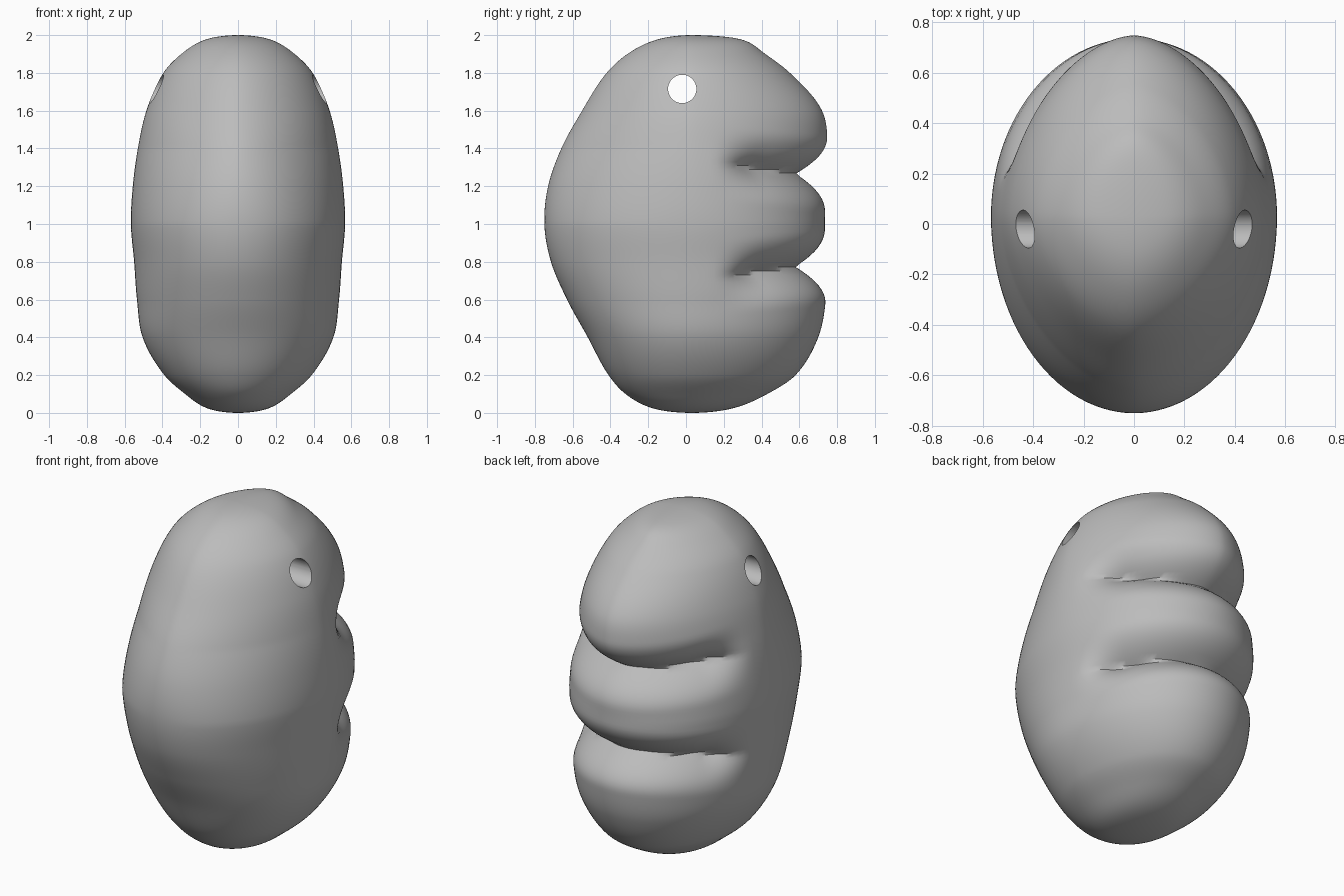
import bpy, bmesh, math

cube = bpy.data.objects.get("Cube")
if cube:
    bpy.data.objects.remove(cube, do_unlink=True)

# Matte grey for the whole body
grey = bpy.data.materials.new("plain grey")
grey.use_nodes = True
colour = (0.5, 0.5, 0.5, 1)
grey.diffuse_color = colour
grey.node_tree.nodes["Principled BSDF"].inputs["Base Color"].default_value = colour

CENTRE_Y = 0.03
# Height, front y, back y, half width
PROFILE = [
    (0, 0.03, 0.03, 0), (0.02, -0.16, 0.23, 0.15), (0.1, -0.32, 0.43, 0.28),
    (0.2, -0.41, 0.58, 0.39), (0.4, -0.52, 0.7, 0.505), (0.6, -0.63, 0.74, 0.535),
    (0.8, -0.715, 0.74, 0.55), (1, -0.75, 0.735, 0.567), (1.2, -0.73, 0.74, 0.557),
    (1.4, -0.66, 0.75, 0.53), (1.6, -0.55, 0.72, 0.485), (1.8, -0.42, 0.55, 0.395),
    (1.9, -0.31, 0.42, 0.3), (1.98, -0.14, 0.28, 0.16), (2, 0.03, 0.03, 0),
]
ANGLES = [math.acos(1 - p[0]) for p in PROFILE]


def profile_at(t, column):
    """Smooth interpolation of one profile column by polar angle."""
    last = len(PROFILE) - 1
    i = max(k for k in range(last) if ANGLES[k] <= t + 1e-9)

    def slope(k):
        a, b = max(k - 1, 0), min(k + 1, last)
        return (PROFILE[b][column] - PROFILE[a][column]) / (ANGLES[b] - ANGLES[a])

    h = ANGLES[i + 1] - ANGLES[i]
    u = (t - ANGLES[i]) / h
    p, q = PROFILE[i][column], PROFILE[i + 1][column]
    return ((1 + 2 * u) * (1 - u) ** 2 * p + u * (1 - u) ** 2 * h * slope(i)
            + u * u * (3 - 2 * u) * q + u * u * (u - 1) * h * slope(i + 1))


def groove(y, z):
    """Inward scale that pinches the back into three lobes."""
    s = min(max((y - 0.15) / 0.3, 0), 1)
    s = s * s * (3 - 2 * s)
    drift = 0.1 * (0.7 - y)
    depth = 0
    for crease in (1.27 + drift, 0.77 - drift):
        depth += 0.23 * max(0, 1 - abs(z - crease) / 0.2) ** 2
    return 1 - s * depth


# Body: stacked rounded sections between two poles
ROWS, SEGMENTS = 150, 112
bm = bmesh.new()
rings = []
for r in range(1, ROWS):
    t = math.pi * r / ROWS
    z = 1 - math.cos(t)
    front, back, width = (profile_at(t, c) for c in (1, 2, 3))
    power = 2 / (2 - 0.25 * min(max((z - 1) / 0.4, 0), 1))
    ring = []
    for k in range(SEGMENTS):
        a = math.tau * k / SEGMENTS
        c, s = math.cos(a), math.sin(a)
        x = width * math.copysign(abs(c) ** power, c)
        reach = back - CENTRE_Y if s > 0 else CENTRE_Y - front
        y = CENTRE_Y + reach * math.copysign(abs(s) ** power, s)
        g = groove(y, z)
        ring.append(bm.verts.new((x * g, CENTRE_Y + (y - CENTRE_Y) * g, z)))
    rings.append(ring)
bottom = bm.verts.new((0, CENTRE_Y, 0))
top = bm.verts.new((0, CENTRE_Y, 2))
for k in range(SEGMENTS):
    n = (k + 1) % SEGMENTS
    bm.faces.new((bottom, rings[0][n], rings[0][k]))
    bm.faces.new((top, rings[-1][k], rings[-1][n]))
    for low, high in zip(rings, rings[1:]):
        bm.faces.new((low[k], low[n], high[n], high[k]))
mesh = bpy.data.meshes.new("bean_body")
bm.to_mesh(mesh)
bm.free()
mesh.materials.append(grey)
body = bpy.data.objects.new("bean_body", mesh)
bpy.context.collection.objects.link(body)

# Cord hole straight through from side to side
bpy.ops.mesh.primitive_cylinder_add(vertices=48, radius=0.075, depth=2,
                                    location=(0, -0.02, 1.715),
                                    rotation=(0, math.pi / 2, 0))
cutter = bpy.context.object
cutter.name = "cord_hole_cutter"
cutter.data.materials.append(grey)
cutter.hide_render = True
cutter.display_type = 'WIRE'
cut = body.modifiers.new("cord_hole", 'BOOLEAN')
cut.operation = 'DIFFERENCE'
cut.solver = 'EXACT'
cut.object = cutter

bpy.ops.object.select_all(action='DESELECT')
body.select_set(True)
bpy.context.view_layer.objects.active = body
bpy.ops.object.modifier_apply(modifier=cut.name)
bpy.data.objects.remove(cutter, do_unlink=True)
bpy.ops.object.shade_smooth_by_angle(angle=math.radians(35))
